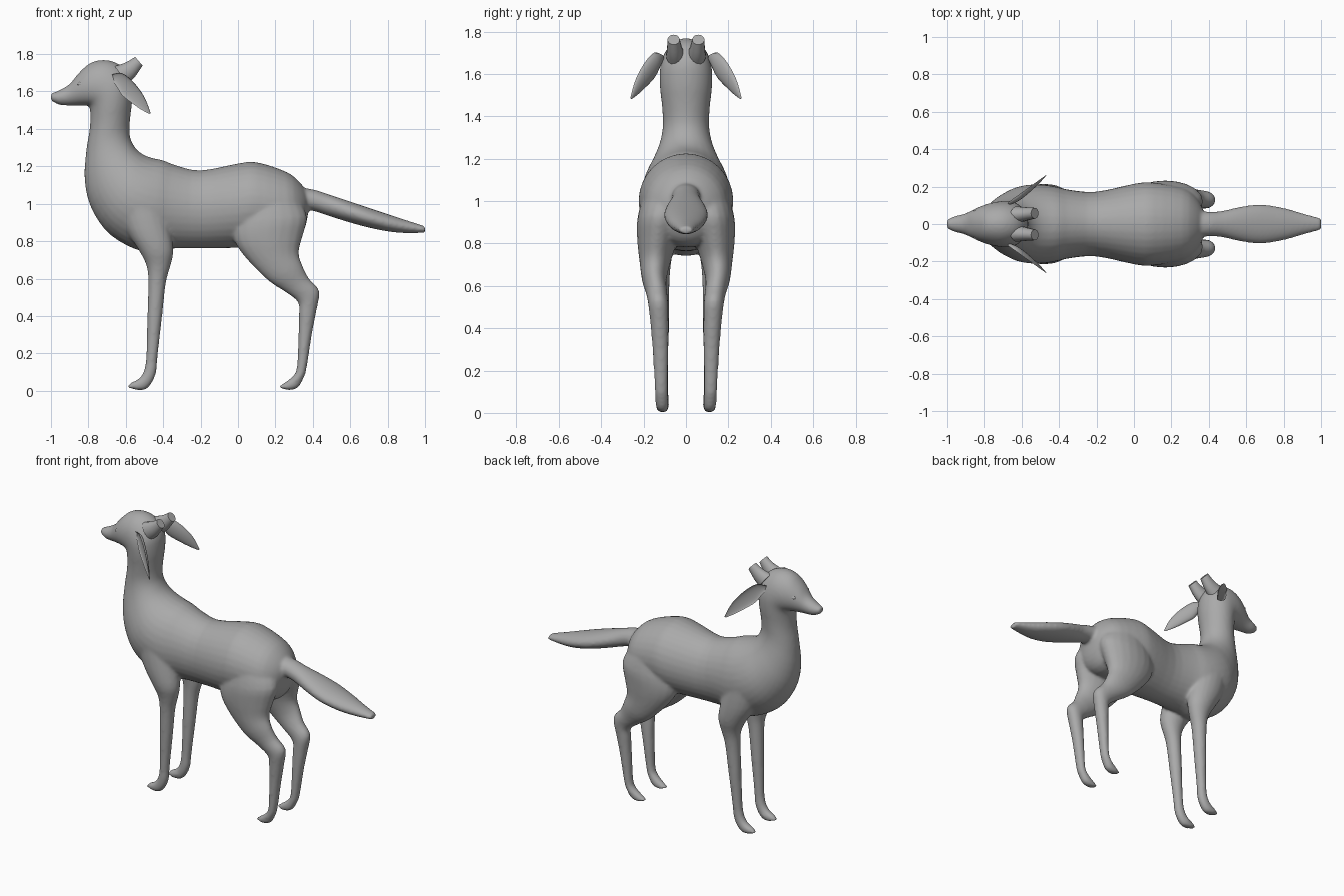
import bpy, bmesh, math
from mathutils import Vector

coat = bpy.data.materials.new("grey_coat")
coat.diffuse_color = (0.4, 0.4, 0.4, 1)


def spline(rows, steps=3):
    """Catmull-Rom interpolation between cross-section rows."""
    out = []
    for i in range(len(rows) - 1):
        p0, p1, p2, p3 = (rows[max(i - 1, 0)], rows[i], rows[i + 1], rows[min(i + 2, len(rows) - 1)])
        for s in range(steps):
            t = s / steps
            out.append([0.5 * (2 * b + (c - a) * t + (2 * a - 5 * b + 4 * c - d) * t * t
                               + (3 * b - a - 3 * c + d) * t ** 3)
                        for a, b, c, d in zip(p0, p1, p2, p3)])
    return out + [list(rows[-1])]


def loft(bm, rows, side=1, normal=(0, 1, 0), lean=0.0, hollow=False, seg=20):
    """Rows: edge point ax, az, opposite edge bx, bz, centre y, half width."""
    rings = []
    for ax, az, bx, bz, y, w in spline(rows):
        a = Vector((ax, y + lean * ax, az))
        b = Vector((bx, y + lean * bx, bz))
        ring = []
        for k in range(seg):
            t = 2 * math.pi * k / seg
            v = math.sin(t)
            if hollow and v > 0:          # dish the open side inward
                v *= -0.45
            p = (a + b) / 2 + (a - b) / 2 * math.cos(t) + Vector(normal) * w * v
            ring.append(bm.verts.new((p.x, p.y * side, p.z)))
        rings.append(ring)
    faces = []
    for r, q in zip(rings, rings[1:]):
        for k in range(seg):
            j = (k + 1) % seg
            faces.append(bm.faces.new((r[k], r[j], q[j], q[k])))
    faces += [bm.faces.new(rings[0][::-1]), bm.faces.new(rings[-1])]
    bmesh.ops.recalc_face_normals(bm, faces=faces)


def finish(name, bm):
    me = bpy.data.meshes.new(name)
    bm.to_mesh(me)
    bm.free()
    me.materials.append(coat)
    ob = bpy.data.objects.new(name, me)
    bpy.context.collection.objects.link(ob)
    bpy.context.view_layer.objects.active = ob
    bpy.ops.object.select_all(action='DESELECT')
    ob.select_set(True)
    bpy.ops.object.shade_smooth_by_angle(angle=math.radians(50))
    return ob


# Rump, back, chest, neck and head: top x z, bottom x z, half width
trunk = [
    (.375, 1.05, .375, .95, .06), (.335, 1.11, .35, .85, .13), (.26, 1.17, .28, .79, .19),
    (.1, 1.222, .1, .78, .222), (0, 1.215, 0, .765, .215), (-.2, 1.178, -.2, .762, .173),
    (-.33, 1.205, -.36, .76, .183), (-.4, 1.232, -.48, .74, .205), (-.46, 1.245, -.6, .78, .212),
    (-.51, 1.265, -.71, .86, .2), (-.55, 1.30, -.79, .99, .165), (-.575, 1.35, -.82, 1.13, .13),
    (-.58, 1.40, -.812, 1.28, .11), (-.575, 1.47, -.793, 1.4, .112), (-.565, 1.56, -.79, 1.49, .122),
    (-.57, 1.66, -.80, 1.525, .125), (-.62, 1.735, -.82, 1.525, .12), (-.70, 1.768, -.84, 1.525, .11),
    (-.785, 1.755, -.87, 1.525, .09), (-.85, 1.70, -.90, 1.525, .068), (-.90, 1.64, -.93, 1.525, .052),
    (-.96, 1.605, -.96, 1.53, .042), (-1.0, 1.59, -1.0, 1.55, .024)]

# Legs: front x z, back x z, centre y, half width
front_leg = [
    (-.66, 1.0, -.38, 1.0, .10, .11), (-.6, .86, -.36, .86, .125, .09), (-.53, .75, -.345, .75, .135, .072),
    (-.49, .67, -.36, .67, .13, .056), (-.48, .58, -.385, .58, .125, .047), (-.485, .4, -.405, .4, .12, .04),
    (-.49, .2, -.43, .18, .115, .031), (-.502, .11, -.435, .11, .113, .031), (-.53, .065, -.455, .05, .112, .031),
    (-.57, .045, -.49, .008, .111, .03), (-.597, .02, -.53, .002, .11, .022)]
hind_leg = [
    (0, 1.05, .33, 1.02, .10, .10), (-.03, .9, .37, .93, .12, .11), (-.02, .80, .347, .83, .135, .095),
    (.05, .70, .325, .74, .145, .075), (.16, .59, .345, .67, .15, .058), (.25, .53, .38, .60, .138, .05),
    (.32, .475, .435, .535, .13, .047), (.325, .41, .42, .43, .125, .043), (.323, .3, .395, .3, .12, .038),
    (.315, .13, .367, .12, .117, .031), (.295, .08, .352, .07, .115, .031), (.25, .045, .32, .015, .112, .03),
    (.213, .02, .27, .002, .11, .022)]

# Tail: top x z, bottom x z, centre y, half width
tail = [
    (.3, 1.09, .3, .98, 0, .07), (.4, 1.077, .4, .962, 0, .066), (.47, 1.055, .47, .94, 0, .07),
    (.57, 1.022, .57, .908, 0, .093), (.68, .985, .68, .877, 0, .105), (.8, .945, .8, .852, 0, .087),
    (.9, .912, .9, .843, 0, .058), (1.0, .88, 1.0, .845, 0, .032)]

# Trunk, legs and tail are fused into one smooth skin
bm = bmesh.new()
loft(bm, [(a, b, c, d, 0, w) for a, b, c, d, w in trunk], seg=32)
loft(bm, tail)
for side in (1, -1):
    loft(bm, front_leg, side)
    loft(bm, hind_leg, side)
body = finish("body", bm)
for m in list(body.modifiers):
    body.modifiers.remove(m)
fuse = body.modifiers.new("fuse", 'REMESH')
fuse.mode = 'VOXEL'
fuse.voxel_size = 0.009
fuse.use_smooth_shade = True
relax = body.modifiers.new("relax", 'SMOOTH')
relax.factor = 0.5
relax.iterations = 10

# Drooping dished ears, stub horns and closed eyelids, mirrored
ear = [
    (-.675, 1.69, -.665, 1.65, .60, .015), (-.625, 1.70, -.645, 1.62, .60, .026),
    (-.57, 1.66, -.62, 1.58, .60, .026), (-.52, 1.60, -.57, 1.54, .60, .02),
    (-.49, 1.545, -.52, 1.505, .60, .012), (-.468, 1.485, -.475, 1.48, .60, .003)]
horn = [
    (-.66, 1.735, -.59, 1.64, .05, .045), (-.60, 1.755, -.55, 1.68, .054, .036),
    (-.55, 1.785, -.51, 1.738, .058, .029)]
for side, label in ((1, "left"), (-1, "right")):
    bm = bmesh.new()
    loft(bm, ear, side, normal=(-.57, .82, 0), lean=.72, hollow=True)
    finish(label + "_ear", bm)
    bm = bmesh.new()
    loft(bm, horn, side, seg=14)
    finish(label + "_horn", bm)
    bm = bmesh.new()
    bmesh.ops.create_uvsphere(bm, u_segments=14, v_segments=8, radius=1)
    for v in bm.verts:
        v.co = Vector((v.co.x * .024 - .835, (v.co.y * .014 + .07) * side, v.co.z * .013 + 1.64))
    bmesh.ops.recalc_face_normals(bm, faces=bm.faces[:])
    finish(label + "_eyelid", bm)
